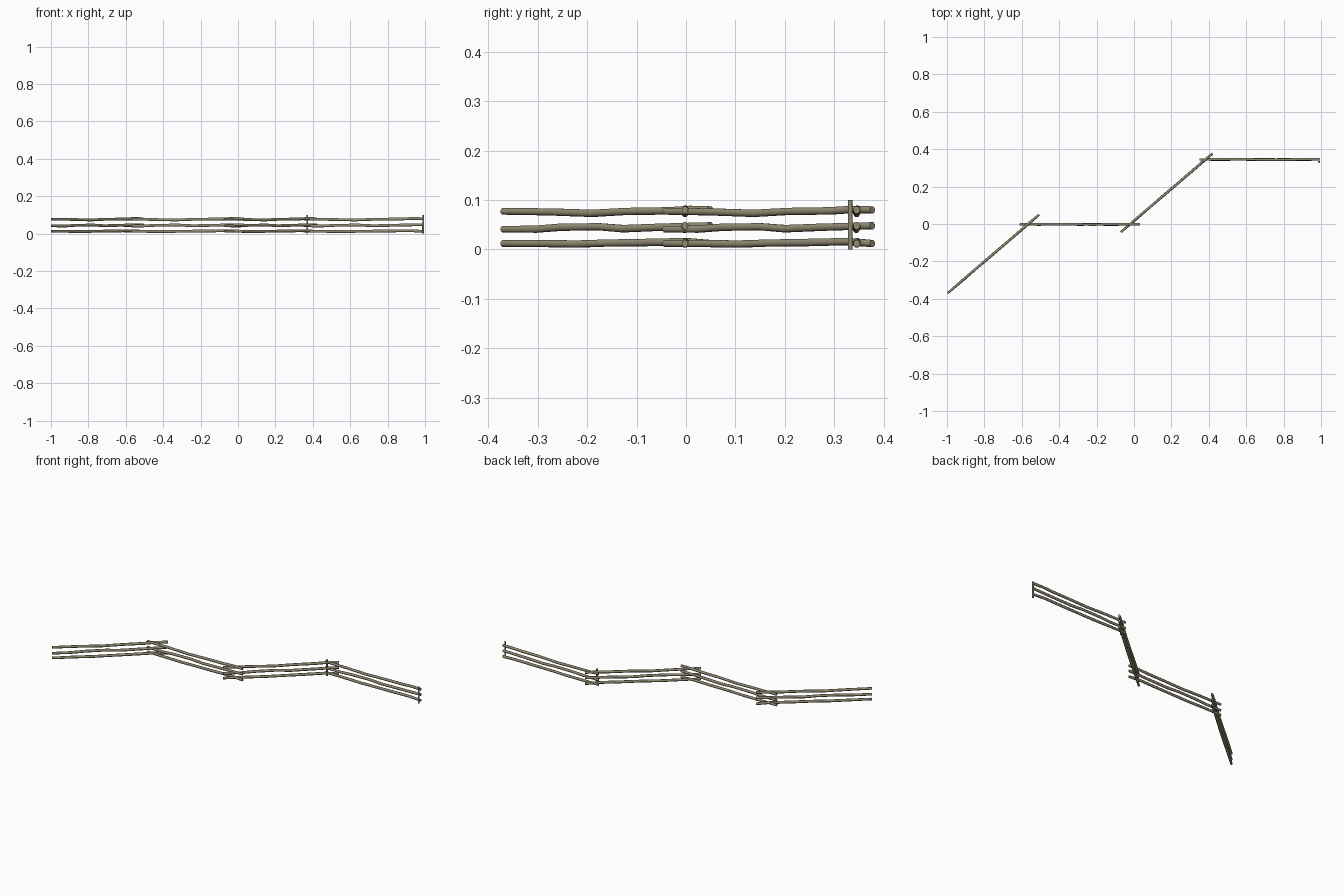
import bpy, bmesh, math
from mathutils import Vector

if "Cube" in bpy.data.objects:
    bpy.data.objects.remove(bpy.data.objects["Cube"])

wood = bpy.data.materials.new("weathered_wood")
wood.diffuse_color = (0.29, 0.265, 0.175, 1)
wood.use_nodes = True
wood.node_tree.nodes["Principled BSDF"].inputs["Base Color"].default_value = wood.diffuse_color

SIDES = 8
LENGTH = 0.645


def tube(name, pts, radii):
    """Capped tube whose rings stay in the y/z plane, running along x."""
    bm = bmesh.new()
    rings = []
    for (x, y, z), r in zip(pts, radii):
        rings.append([bm.verts.new((x, y + r * 0.9 * math.cos(a), z + r * math.sin(a)))
                      for a in [math.tau * (i + 0.5) / SIDES for i in range(SIDES)]])
    for a, b in zip(rings, rings[1:]):
        for i in range(SIDES):
            j = (i + 1) % SIDES
            bm.faces.new((a[i], a[j], b[j], b[i]))
    bm.faces.new(rings[0])
    bm.faces.new(rings[-1])
    bmesh.ops.recalc_face_normals(bm, faces=bm.faces)
    for f in bm.faces:
        f.smooth = len(f.verts) == 4
    for e in bm.edges:
        e.smooth = all(f.smooth for f in e.link_faces)
    me = bpy.data.meshes.new(name)
    bm.to_mesh(me)
    bm.free()
    me.materials.append(wood)
    return me


# crooked rails: (fraction along the length, height, sideways drift)
waves = {
    "bottom_rail": [(0, .012, .000), (.18, .012, .001), (.36, .011, .000), (.5, .013, -.001),
                    (.68, .014, .000), (.88, .016, .001), (1, .012, .000)],
    "middle_rail": [(0, .041, .000), (.16, .041, -.001), (.28, .045, .000), (.46, .046, .001),
                    (.58, .042, .000), (.76, .045, -.001), (1, .048, .000)],
    "top_rail": [(0, .077, .000), (.22, .076, .001), (.43, .073, .000), (.6, .077, -.001),
                 (.8, .078, .000), (.9, .081, .001), (1, .080, .000)],
}
rails = {}
for name, w in waves.items():
    rails[name] = tube(name, [(t * LENGTH, d, z) for t, z, d in w],
                       [.0072, .0078, .008, .0078, .0082, .008, .0078])

# four zigzag panels: start point and heading
diag = math.atan2(0.42, 0.49)
panels = [(-0.997, -0.37, diag), (-0.612, -0.002, 0), (-0.070, -0.043, diag), (0.350, 0.345, 0)]
for n, (x, y, rot) in enumerate(panels):
    for name, me in rails.items():
        ob = bpy.data.objects.new(f"{name}_{n + 1}", me)
        ob.location = (x, y, 0)
        ob.rotation_euler = (0, 0, rot)
        bpy.context.collection.objects.link(ob)

# upright stakes in front of the last panel
stake = tube("stake", [(0, 0, 0), (0.05, 0.0003, 0), (0.10, 0, 0)], [.0055, .0053, .005])
for n, x in enumerate((0.37, 0.99)):
    ob = bpy.data.objects.new(f"stake_{n + 1}", stake)
    ob.location = (x, 0.332, 0)
    ob.rotation_euler = (0, -math.pi / 2, 0)
    bpy.context.collection.objects.link(ob)
